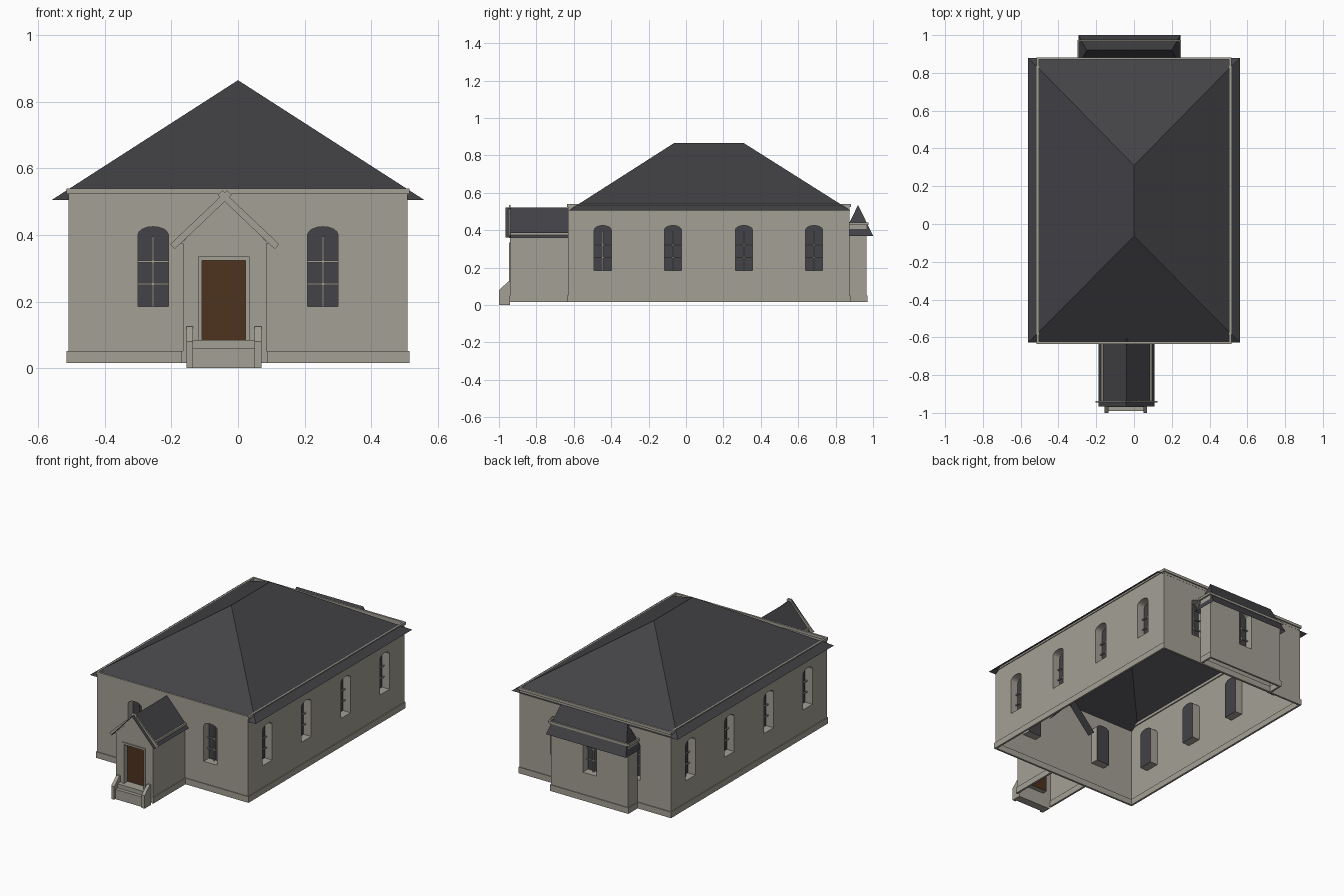
import bpy, bmesh, math
from mathutils import Vector

cube = bpy.data.objects.get("Cube")
if cube:
    bpy.data.objects.remove(cube, do_unlink=True)


def material(name, rgb):
    m = bpy.data.materials.new(name)
    m.use_nodes = True
    m.diffuse_color = (*rgb, 1)
    bsdf = next(n for n in m.node_tree.nodes if n.type == 'BSDF_PRINCIPLED')
    bsdf.inputs["Base Color"].default_value = (*rgb, 1)
    bsdf.inputs["Roughness"].default_value = 0.9
    return m


STONE = material("pale_stone", (0.37, 0.35, 0.30))
SLATE = material("dark_slate", (0.056, 0.054, 0.061))
GLASS = material("dark_glass", (0.056, 0.056, 0.065))
WOOD = material("brown_wood", (0.075, 0.032, 0.013))


def finish(name, bm, mats):
    me = bpy.data.meshes.new(name)
    bm.to_mesh(me)
    bm.free()
    for m in mats:
        me.materials.append(m)
    ob = bpy.data.objects.new(name, me)
    bpy.context.collection.objects.link(ob)
    return ob


def add_box(bm, x0, x1, y0, y1, z0, z1):
    vs = bmesh.ops.create_cube(bm, size=1)["verts"]
    for v in vs:
        v.co = Vector((x1 if v.co.x > 0 else x0, y1 if v.co.y > 0 else y0,
                       z1 if v.co.z > 0 else z0))
    return vs


def add_prism(bm, pts, offset, cap_index=0):
    """Extrude a planar outline; the far cap gets cap_index."""
    near = [bm.verts.new(p) for p in pts]
    far = [bm.verts.new(p + offset) for p in pts]
    n = len(pts)
    faces = [bm.faces.new(near), bm.faces.new(far[::-1])]
    faces[1].material_index = cap_index
    for i in range(n):
        j = (i + 1) % n
        faces.append(bm.faces.new((near[j], near[i], far[i], far[j])))
    bmesh.ops.recalc_face_normals(bm, faces=faces)


def boxes(name, mat, *dims):
    bm = bmesh.new()
    for d in dims:
        add_box(bm, *d)
    return finish(name, bm, [mat])


def band(name, x0, x1, y0, y1, z0, z1, t=0.012):
    return boxes(name, STONE, (x0, x1, y0, y0 + t, z0, z1), (x0, x1, y1 - t, y1, z0, z1),
                 (x0, x0 + t, y0 + t, y1 - t, z0, z1), (x1 - t, x1, y0 + t, y1 - t, z0, z1))


def hip_roof(name, x0, x1, y0, y1, z0, ridge_a, ridge_b):
    """Open hipped roof over a rectangle, ridge between two points."""
    bm = bmesh.new()
    c = [bm.verts.new((x, y, z0)) for x, y in ((x0, y0), (x1, y0), (x1, y1), (x0, y1))]
    a, b = bm.verts.new(ridge_a), bm.verts.new(ridge_b)
    if abs(ridge_a[0] - ridge_b[0]) < 0.01:      # ridge along y
        loops = ((c[0], c[1], a), (c[1], c[2], b, a), (c[2], c[3], b), (c[3], c[0], a, b))
    else:                                        # ridge along x
        loops = ((c[0], c[1], b, a), (c[1], c[2], b), (c[2], c[3], a, b), (c[3], c[0], a))
    for f in loops:
        bm.faces.new(f)
    return finish(name, bm, [SLATE])


def carve(ob, cutter, top, floor=0.016):
    """Cut the recesses, then open the shell at its floor and top."""
    mod = ob.modifiers.new("recesses", 'BOOLEAN')
    mod.operation, mod.solver, mod.object = 'DIFFERENCE', 'EXACT', cutter
    cutter.hide_render = True
    dg = bpy.context.evaluated_depsgraph_get()
    me = bpy.data.meshes.new_from_object(ob.evaluated_get(dg))
    ob.modifiers.clear()
    ob.data = me
    bpy.data.objects.remove(cutter, do_unlink=True)
    bm = bmesh.new()
    bm.from_mesh(me)
    bm.normal_update()
    gone = [f for f in bm.faces if max(v.co.z for v in f.verts) < floor
            or (f.normal.z > 0.3 and max(v.co.z for v in f.verts) > top)]
    bmesh.ops.delete(bm, geom=gone, context='FACES')
    bm.to_mesh(me)
    bm.free()


# Window outline: straight jambs with a low arch
W, SILL, SPRING, CROWN, DEPTH = 0.046, 0.185, 0.40, 0.425, 0.05
ARCH = [(W * math.cos(math.pi * i / 8), SPRING + (CROWN - SPRING) * math.sin(math.pi * i / 8))
        for i in range(9)]
OUTLINE = [(-W, SILL), (W, SILL)] + ARCH


def window(cut_bm, bar_bm, x, y, nx, ny):
    n, t = Vector((nx, ny, 0)), Vector((-ny, nx, 0))
    o = Vector((x, y, 0))
    up = Vector((0, 0, 1))
    add_prism(cut_bm, [o + t * u + up * z + n * 0.01 for u, z in OUTLINE],
              -n * (DEPTH + 0.01), 1)
    # glazing bars in front of the glass
    bars = [(-0.003, 0.003, SILL, CROWN - 0.03)]
    bars += [(-W, W, z - 0.003, z + 0.003) for z in (0.253, 0.32)]
    for u0, u1, z0, z1 in bars:
        quad = [o + t * u + up * z - n * 0.034 for u, z in
                ((u0, z0), (u1, z0), (u1, z1), (u0, z1))]
        add_prism(bar_bm, quad, -n * 0.008)


# Main hall with recessed windows
X, Y0, Y1 = 0.51, -0.63, 0.875
hall_bm = bmesh.new()
add_box(hall_bm, -X, X, Y0, Y1, 0.015, 0.53)
hall = finish("hall_walls", hall_bm, [STONE, GLASS])
cut_bm, bar_bm = bmesh.new(), bmesh.new()
for s in (-1, 1):
    for y in (-0.445, -0.07, 0.31, 0.685):
        window(cut_bm, bar_bm, s * X, y, s, 0)
    window(cut_bm, bar_bm, s * 0.255, Y0, 0, -1)
    window(cut_bm, bar_bm, s * 0.255, Y1, 0, 1)
carve(hall, finish("hall_cutter", cut_bm, [STONE, GLASS]), 0.52)
finish("hall_glazing_bars", bar_bm, [STONE])
band("hall_plinth", -0.515, 0.515, -0.635, 0.88, 0.015, 0.052)
band("hall_cornice", -0.515, 0.515, -0.635, 0.882, 0.523, 0.54)
hip_roof("hall_roof", -0.56, 0.56, -0.628, 0.88, 0.505, (0, -0.065, 0.865), (0, 0.31, 0.865))

# Rear wing with one window
wing_bm = bmesh.new()
add_box(wing_bm, -0.285, 0.235, Y1, 0.965, 0.015, 0.435)
wing = finish("wing_walls", wing_bm, [STONE, GLASS])
cut_bm, bar_bm = bmesh.new(), bmesh.new()
window(cut_bm, bar_bm, -0.025, 0.965, 0, 1)
carve(wing, finish("wing_cutter", cut_bm, [STONE, GLASS]), 0.43)
finish("wing_glazing_bars", bar_bm, [STONE])
band("wing_plinth", -0.29, 0.24, 0.87, 0.97, 0.015, 0.052)
band("wing_cornice", -0.3, 0.25, 0.87, 0.975, 0.428, 0.442, 0.01)
hip_roof("wing_roof", -0.295, 0.245, 0.84, 1.0, 0.37, (-0.25, 0.92, 0.535), (0.2, 0.92, 0.535))

# Porch with recessed door
C, HALF, PY = -0.04, 0.125, -0.94
porch_bm = bmesh.new()
gable = [(-HALF, 0.015), (HALF, 0.015), (HALF, 0.38), (0, 0.515), (-HALF, 0.38)]
add_prism(porch_bm, [Vector((C + x, PY, z)) for x, z in gable], Vector((0, Y0 - PY, 0)))
porch = finish("porch_walls", porch_bm, [STONE, WOOD])
cut_bm = bmesh.new()
door = [(-0.108, 0.085), (0.023, 0.085), (0.023, 0.323), (-0.108, 0.323)]
add_prism(cut_bm, [Vector((x, PY - 0.02, z)) for x, z in door], Vector((0, 0.05, 0)), 1)
carve(porch, finish("door_cutter", cut_bm, [STONE, WOOD]), 0.4)
boxes("door_frame", STONE, (-0.12, -0.108, PY - 0.006, PY, 0.085, 0.335),
      (0.023, 0.035, PY - 0.006, PY, 0.085, 0.335),
      (-0.108, 0.023, PY - 0.006, PY, 0.323, 0.335))
boxes("porch_plinth", STONE, (-0.17, -0.158, PY - 0.004, Y0, 0.015, 0.052),
      (0.078, 0.09, PY - 0.004, Y0, 0.015, 0.052))
boxes("porch_cornice", STONE, (-0.174, -0.164, PY, Y0, 0.374, 0.388),
      (0.084, 0.094, PY, Y0, 0.374, 0.388))

# Porch roof and crossing gable boards
roof_bm = bmesh.new()
RUN, EAVE, RIDGE = 0.148, 0.36, 0.52
rows = [[roof_bm.verts.new((C + x, y, z)) for x, z in ((-RUN, EAVE), (0, RIDGE), (RUN, EAVE))]
        for y in (-0.965, -0.58)]
for i in range(2):
    roof_bm.faces.new((rows[0][i], rows[0][i + 1], rows[1][i + 1], rows[1][i]))
finish("porch_roof", roof_bm, [SLATE])
board_bm = bmesh.new()
for s in (-1, 1):
    low, high = Vector((s * 0.157, 0, 0.365)), Vector((-s * 0.014, 0, 0.527))
    side = (high - low).cross(Vector((0, 1, 0))).normalized() * 0.01
    corners = [low - side, high - side, high + side, low + side]
    add_prism(board_bm, [p + Vector((C, PY - 0.006, 0)) for p in corners], Vector((0, 0.008, 0)))
finish("gable_boards", board_bm, [STONE])

# Entrance steps and sloped cheek walls
boxes("steps", STONE, (-0.135, 0.05, -0.99, PY, 0, 0.06), (-0.135, 0.05, -0.968, PY, 0.06, 0.085))
cheek_bm = bmesh.new()
cheek = [(-1.0, 0), (PY, 0), (PY, 0.125), (-0.95, 0.125), (-1.0, 0.08)]
for x in (-0.155, 0.05):
    add_prism(cheek_bm, [Vector((x, y, z)) for y, z in cheek], Vector((0.02, 0, 0)))
finish("step_cheeks", cheek_bm, [STONE])
